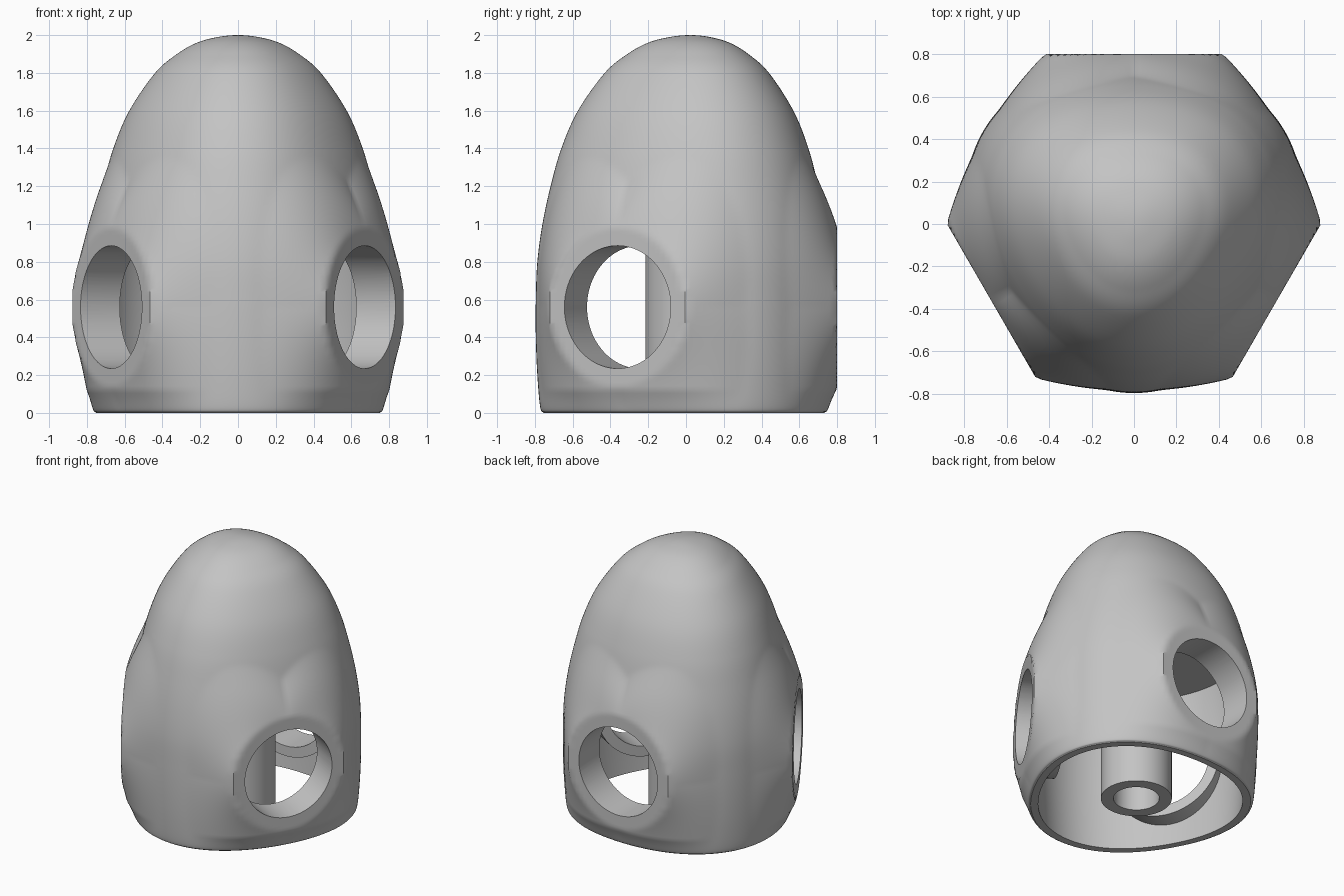
import bpy, bmesh
from math import cos, sin, tan, atan, hypot, radians, pi
from mathutils import Matrix, Vector

cube = bpy.data.objects.get("Cube")
if cube:
    bpy.data.objects.remove(cube, do_unlink=True)

CENTRE_Y = 0.025       # axis of the three-fold symmetry
FLAT, BOSS_R, BOSS_Z = 0.775, 0.42, 0.56
SEGMENTS = 180

grey = bpy.data.materials.new("plain grey")
grey.use_nodes = True
grey.diffuse_color = (0.55, 0.55, 0.55, 1)
grey.node_tree.nodes["Principled BSDF"].inputs["Base Color"].default_value = (0.55, 0.55, 0.55, 1)


def make_object(name, bm):
    bmesh.ops.recalc_face_normals(bm, faces=bm.faces)
    mesh = bpy.data.meshes.new(name)
    bm.to_mesh(mesh)
    bm.free()
    mesh.materials.append(grey)
    obj = bpy.data.objects.new(name, mesh)
    bpy.context.collection.objects.link(obj)
    return obj


def smooth_profile(points, steps):
    """Catmull-Rom curve through (radius, height) points, ending on the axis."""
    pts = [Vector(p) for p in points]
    pts = [pts[0] * 2 - pts[1]] + pts + [Vector((-pts[-2].x, pts[-2].y))]
    out = []
    for a, b, c, d in zip(pts, pts[1:], pts[2:], pts[3:]):
        for i in range(steps):
            t = i / steps
            out.append(0.5 * (2 * b + (c - a) * t + (2 * a - 5 * b + 4 * c - d) * t ** 2
                              + (3 * b - a - 3 * c + d) * t ** 3))
    return out + [pts[-2]]


def fold(angle):
    """Angle to the nearest boss direction."""
    return (angle - pi / 2 + pi / 3) % (2 * pi / 3) - pi / 3


def lobed(radius, phi):
    return radius * (1 - 0.045 * (1 + cos(3 * phi)))


def swollen(radius, z, phi):
    """Body radius with a flat-faced boss blended into it."""
    base = lobed(radius, phi)
    side, up = FLAT * tan(phi), z - BOSS_Z
    s = max(hypot(side, up), 1e-6)
    if s <= BOSS_R:
        return max(base, FLAT / cos(phi)) if base > FLAT / cos(phi) + 0.02 else FLAT / cos(phi)
    reach = 0.55 * abs(side) / s + 0.25 * abs(up) / s
    weight = max(0, 1 - (s - BOSS_R) / reach) ** 1.5 * min(1, z / 0.12)
    edge = FLAT / cos(atan(side * BOSS_R / s / FLAT))
    return base + max(0, edge - base) * weight


def ring_solid(name, profile, radius_at):
    """Closed solid from stacked rings; a zero radius closes to a point."""
    bm = bmesh.new()
    rings = []
    for r, z in profile:
        if r < 1e-5:
            rings.append([bm.verts.new((0, CENTRE_Y, z))])
            continue
        ring = []
        for i in range(SEGMENTS):
            a = 2 * pi * i / SEGMENTS
            q = radius_at(r, z, fold(a))
            ring.append(bm.verts.new((q * cos(a), CENTRE_Y + q * sin(a), z)))
        rings.append(ring)
    for low, high in zip(rings, rings[1:]):
        for i in range(SEGMENTS):
            j = (i + 1) % SEGMENTS
            if len(high) == 1:
                bm.faces.new((low[i], low[j], high[0]))
            else:
                bm.faces.new((low[i], low[j], high[j], high[i]))
    bm.faces.new(rings[0][::-1])
    if len(rings[-1]) > 1:
        bm.faces.new(rings[-1])
    return make_object(name, bm)


def cylinder(name, radius, start, end, turn=None):
    """Upright cylinder, or one pointing out along a boss direction."""
    bm = bmesh.new()
    m = Matrix.Translation((0, 0, (start + end) / 2))
    if turn is not None:
        m = Matrix.Translation((0, 0, BOSS_Z)) @ Matrix.Rotation(turn, 4, "Z") \
            @ Matrix.Rotation(-pi / 2, 4, "X") @ m
    bmesh.ops.create_cone(bm, cap_ends=True, segments=96, radius1=radius, radius2=radius,
                          depth=end - start, matrix=Matrix.Translation((0, CENTRE_Y, 0)) @ m)
    return make_object(name, bm)


def carve(target, cutter):
    cutter.hide_render = True
    mod = target.modifiers.new("carve", "BOOLEAN")
    mod.operation, mod.solver, mod.object = "DIFFERENCE", "MANIFOLD", cutter
    bpy.context.view_layer.objects.active = target
    bpy.ops.object.modifier_apply(modifier=mod.name)
    bpy.data.objects.remove(cutter, do_unlink=True)


# Outer dome
outline = smooth_profile([(0.778, 0), (0.797, 0.03), (0.812, 0.2), (0.82, 0.4), (0.82, 0.6),
                          (0.812, 0.8), (0.785, 1.0), (0.742, 1.2), (0.685, 1.4), (0.597, 1.6),
                          (0.455, 1.8), (0.335, 1.9), (0.225, 1.96), (0.11, 1.99), (0, 2)], 10)
shell = ring_solid("domed_shell", outline, swollen)

# Hollow inside, leaving the inner tubes and the central post standing
inside = [(0.715, -0.1), (0.73, 0.1), (0.745, 0.4), (0.745, 0.6),
          (0.735, 0.8), (0.71, 1.0), (0.685, 1.12)]
cavity = ring_solid("cavity_cutter", inside, lambda r, z, phi: lobed(r, phi))
turns = [radians(a) for a in (0, 120, 240)]
for turn in turns:
    carve(cavity, cylinder("tube_wall", 0.40, 0.535, 1.0, turn))
carve(cavity, cylinder("post_wall", 0.24, 0, 1.3))
carve(shell, cavity)

# Three round ports and the blind bore of the post
for turn in turns:
    carve(shell, cylinder("port_cutter", 0.325, 0.4, 1.1, turn))
carve(shell, cylinder("bore_cutter", 0.155, -0.1, 0.7))

bpy.ops.object.select_all(action="DESELECT")
shell.select_set(True)
bpy.context.view_layer.objects.active = shell
bpy.ops.object.shade_smooth_by_angle(angle=radians(35))
